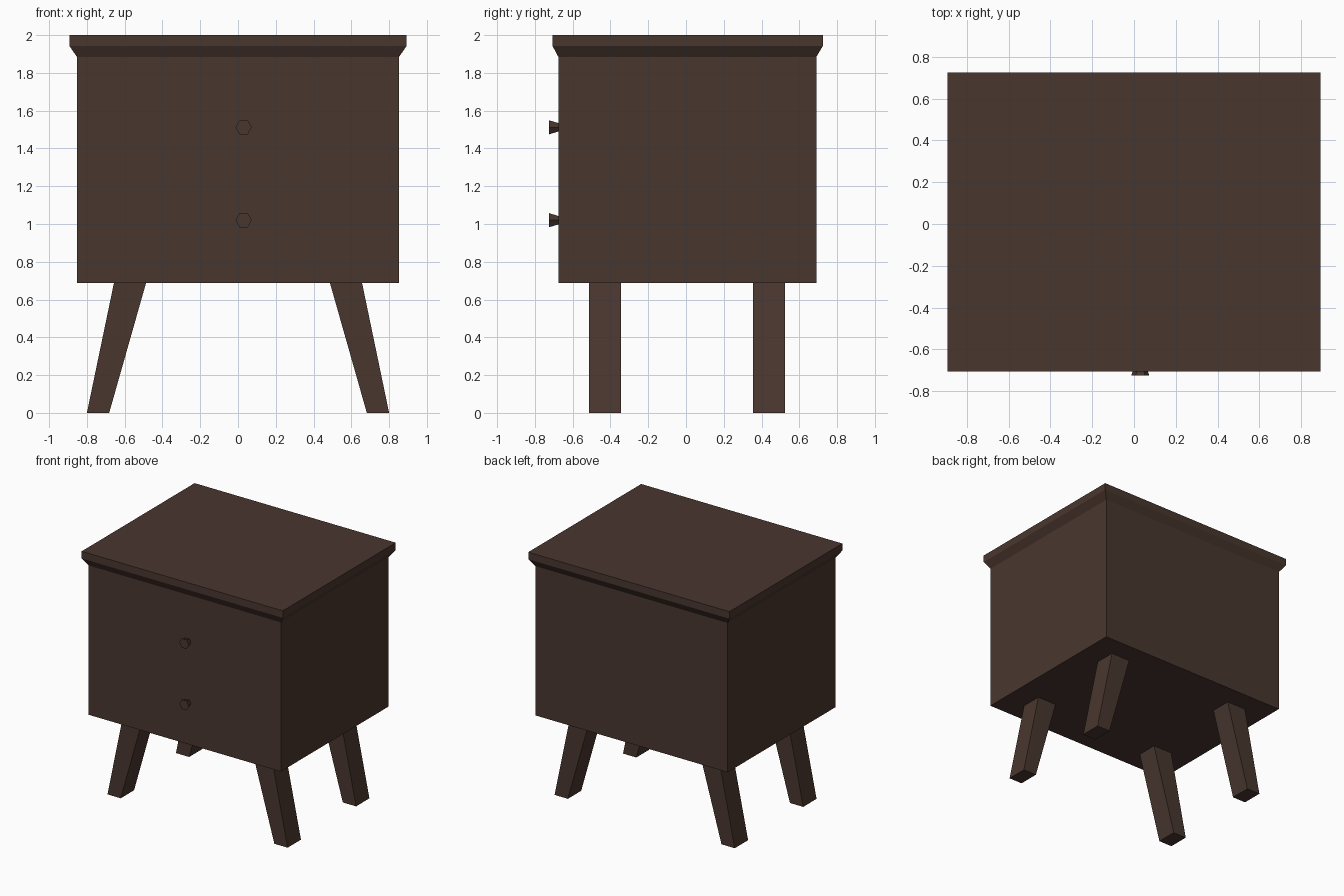
import bpy, bmesh, math

if "Cube" in bpy.data.objects:
    bpy.data.objects.remove(bpy.data.objects["Cube"])

wood = bpy.data.materials.new("dark brown wood")
wood.diffuse_color = (0.066, 0.037, 0.028, 1)
wood.use_nodes = True
wood.node_tree.nodes["Principled BSDF"].inputs["Base Color"].default_value = wood.diffuse_color


def loft(name, rings):
    """Join equal-length rings of points into a closed solid."""
    bm = bmesh.new()
    loops = [[bm.verts.new(p) for p in ring] for ring in rings]
    n = len(loops[0])
    for a, b in zip(loops, loops[1:]):
        for i in range(n):
            j = (i + 1) % n
            bm.faces.new((a[i], a[j], b[j], b[i]))
    bm.faces.new(loops[0][::-1])
    bm.faces.new(loops[-1])
    bmesh.ops.recalc_face_normals(bm, faces=bm.faces[:])
    me = bpy.data.meshes.new(name)
    bm.to_mesh(me)
    bm.free()
    me.materials.append(wood)
    ob = bpy.data.objects.new(name, me)
    bpy.context.collection.objects.link(ob)
    return ob


def rect(x0, x1, y0, y1, z):
    return [(x0, y0, z), (x1, y0, z), (x1, y1, z), (x0, y1, z)]


# Cabinet box with flared top slab
body = (-0.853, 0.853, -0.676, 0.69)
top = (-0.893, 0.893, -0.707, 0.725)
loft("cabinet", [rect(*body, 0.687), rect(*body, 1.885),
                 rect(*top, 1.943), rect(*top, 2.0)])

# Splayed legs, tapering in x only
for side, sx in (("left", -1), ("right", 1)):
    for place, y0, y1 in (("front", -0.513, -0.344), ("back", 0.355, 0.524)):
        loft(f"{place}_{side}_leg",
             [rect(sx * 0.682, sx * 0.80, y0, y1, 0.0),
              rect(sx * 0.487, sx * 0.657, y0, y1, 0.687)])

# Hexagonal flared drawer knobs
def hexagon(r, y, z):
    return [(0.03 + r * math.cos(k * math.pi / 3), y,
             z + r * math.sin(k * math.pi / 3)) for k in range(6)]

for name, z in (("lower_knob", 1.02), ("upper_knob", 1.512)):
    loft(name, [hexagon(0.026, -0.676, z), hexagon(0.043, -0.725, z)])
